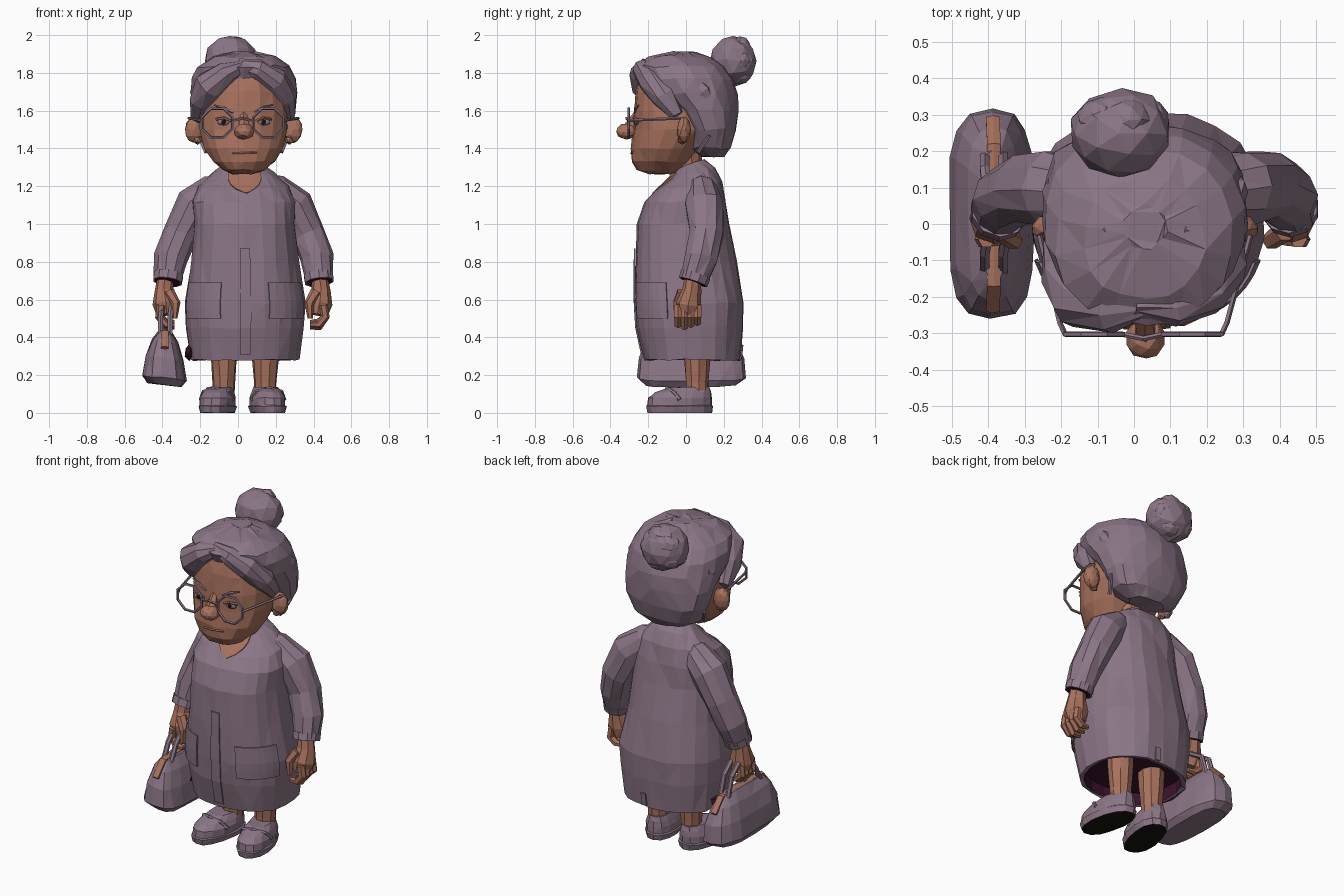
import bpy, bmesh, math, random
from mathutils import Vector, Matrix

random.seed(4)
cube = bpy.data.objects.get("Cube")
if cube:
    bpy.data.objects.remove(cube, do_unlink=True)


def material(name, r, g, b):
    m = bpy.data.materials.new(name)
    m.use_nodes = True
    m.diffuse_color = (r, g, b, 1)
    shader = next(n for n in m.node_tree.nodes if n.type == 'BSDF_PRINCIPLED')
    shader.inputs["Base Color"].default_value = (r, g, b, 1)
    shader.inputs["Roughness"].default_value = 0.9
    return m


MAUVE = material("mauve", 0.26, 0.18, 0.24)
SKIN = material("skin", 0.39, 0.165, 0.11)
LINING = material("dark maroon", 0.045, 0.006, 0.026)
SOLE = material("sole black", 0.007, 0.007, 0.004)
EYE = material("eye grey", 0.22, 0.19, 0.22)


def finish(name, bm, mats, jitter=0):
    """Facet the mesh slightly and turn it into an object."""
    for v in bm.verts:
        v.co += Vector([random.uniform(-jitter, jitter) for _ in range(3)])
    bmesh.ops.recalc_face_normals(bm, faces=bm.faces[:])
    bmesh.ops.triangulate(bm, faces=bm.faces[:])
    mesh = bpy.data.meshes.new(name)
    bm.to_mesh(mesh)
    bm.free()
    for m in mats:
        mesh.materials.append(m)
    ob = bpy.data.objects.new(name, mesh)
    bpy.context.scene.collection.objects.link(ob)
    return ob


def loft(name, rings, mats, jitter=0, closed=False, special=()):
    """Bridge rings of points; bands listed in special take the second material."""
    bm = bmesh.new()
    loops = [[bm.verts.new(p) for p in ring] for ring in rings]
    n = len(loops[0])
    for i in range(len(loops) - (not closed)):
        a, b = loops[i], loops[(i + 1) % len(loops)]
        for k in range(n):
            j = (k + 1) % n
            bm.faces.new((a[k], a[j], b[j], b[k])).material_index = int(i in special)
    if not closed:
        bm.faces.new(loops[0]).material_index = int("start" in special)
        bm.faces.new(loops[-1])
    return finish(name, bm, mats, jitter)


def ring_point(row, angle, power=0.85, off=0):
    """Point on a squarish oval; angle 0 faces the front. row = z, cx, half width, y front, y back."""
    z, cx, hw, y0, y1 = row
    s, c = math.sin(angle), math.cos(angle)
    x = cx + (hw + off) * math.copysign(abs(s) ** power, s)
    y = (y0 + y1) / 2 - ((y1 - y0) / 2 + off) * math.copysign(abs(c) ** power, c)
    return Vector((x, y, z))


def ovals(rows, n=18, power=0.9):
    return [[ring_point(r, math.tau * k / n, power) for k in range(n)] for r in rows]


def tube(name, pts, radii, mat, n=7, closed=False, flat=1, jitter=0):
    """Swept tube with a radius per point; flat scales it along its thinnest axis."""
    pts = [Vector(p) for p in pts]
    if not isinstance(radii, (list, tuple)):
        radii = [radii] * len(pts)
    spans = [max(p[a] for p in pts) - min(p[a] for p in pts) for a in range(3)]
    ref = Vector([float(a == spans.index(min(spans))) for a in range(3)])
    rings, last = [], len(pts) - 1
    for i, (p, r) in enumerate(zip(pts, radii)):
        before = pts[i - 1] if closed or i else p
        after = pts[(i + 1) % len(pts)] if closed or i < last else p
        t = (after - before).normalized()
        side = t.cross(ref).normalized()
        up = side.cross(t)
        turn = [math.tau * k / n for k in range(n)]
        rings.append([p + side * math.cos(a) * r + up * math.sin(a) * r * flat for a in turn])
    return loft(name, rings, [mat], jitter, closed)


def blob(name, loc, size, mat, detail=2, jitter=0):
    bm = bmesh.new()
    bmesh.ops.create_icosphere(bm, subdivisions=detail, radius=1,
                               matrix=Matrix.Translation(loc) @ Matrix.Diagonal((*size, 1)))
    return finish(name, bm, [mat], jitter)


# Dress body with a dark hollow underside
DRESS = [(0.28, .035, .29, -.225, .285), (0.45, .037, .313, -.262, .305), (0.58, .037, .32, -.27, .308),
         (0.80, .035, .287, -.27, .268), (1.0, .033, .268, -.264, .228), (1.12, .03, .272, -.22, .212),
         (1.2, .03, .24, -.158, .188), (1.26, .03, .16, -.092, .152), (1.31, .03, .09, -.04, .10)]


def dress_point(angle, z, off=0):
    z = min(max(z, DRESS[0][0]), DRESS[-1][0])
    lo, hi = next((a, b) for a, b in zip(DRESS, DRESS[1:]) if a[0] <= z <= b[0])
    f = (z - lo[0]) / (hi[0] - lo[0])
    p = ring_point([a + (b - a) * f for a, b in zip(lo, hi)], angle, off=off)
    p.z += max(0, z - 1.1) * p.y * 1.5
    return p


SEGMENTS = 22
levels = [(.36, -.03), (.285, -.02)] + [(r[0], 0) for r in DRESS]
loft("dress", [[dress_point(math.tau * k / SEGMENTS, z, off) for k in range(SEGMENTS)] for z, off in levels],
     [MAUVE, LINING], .005, special=("start", 0))


def patch(name, a0, a1, z0, z1, mat, cols=6, rows=4, pointed=False, off=.006):
    """Thin plate that follows the dress surface; angles in degrees."""
    bm = bmesh.new()
    grid = []
    for r in range(rows + 1):
        f = r / rows
        w = max(f, .02) if pointed else 1
        mid, half = (a0 + a1) / 2, (a1 - a0) / 2 * w
        grid.append([bm.verts.new(dress_point(math.radians(mid + half * (2 * c / cols - 1)),
                                              z0 + (z1 - z0) * f, off)) for c in range(cols + 1)])
    for r in range(rows):
        for c in range(cols):
            bm.faces.new((grid[r][c], grid[r][c + 1], grid[r + 1][c + 1], grid[r + 1][c]))
    ob = finish(name, bm, [mat])
    mod = ob.modifiers.new("thickness", 'SOLIDIFY')
    mod.thickness, mod.offset = .008, 0


for s, word in ((1, "left"), (-1, "right")):
    patch(word + "_pocket", min(s * 20, s * 70), max(s * 20, s * 70), .50, .69, MAUVE)
patch("front_placket", -3, 4, .31, .87, MAUVE, 2, 8, off=.003)
patch("neck_opening", -36, 40, 1.185, 1.285, SKIN, 4, 4, True)
patch("back_hem_tab", 172, 177, .285, .36, MAUVE, 1, 1)

# Sleeves with cuffs and dark openings
SLEEVES = {
    "left": [(.10, .07, 1.215), (.20, .085, 1.18), (.295, .10, 1.10), (.37, .11, .95), (.415, .08, .82),
             (.43, .04, .70)],
    "right": [(-.04, .07, 1.215), (-.13, .085, 1.18), (-.225, .095, 1.10), (-.305, .095, .95),
              (-.355, .07, .82), (-.372, .03, .70)]}
for word, path in SLEEVES.items():
    tube(word + "_sleeve", path, [.05, .085, .105, .093, .089, .074], MAUVE, 10, jitter=.005)
    a, b = Vector(path[-2]), Vector(path[-1])
    tube(word + "_cuff", [a.lerp(b, .72), b + (b - a) * .06], [.081, .079], MAUVE, 10)
    tube(word + "_cuff_lining", [b, b + (b - a) * .07], [.07, .07], LINING, 10)


def hand(word, s, x):
    """Palm, four curled fingers and a thumb; s points away from the body."""
    tube(word + "_palm", [(x, .035, .72), (x + s * .005, .03, .65), (x, .015, .58), (x - s * .01, .01, .52)],
         [.042, .05, .068, .055], SKIN, 8, jitter=.003)
    for i in range(4):
        y = -.042 + i * .034
        drop = .012 * abs(i - 1)
        tube(f"{word}_finger_{i + 1}", [(x + s * .02, y, .57), (x + s * .03, y, .51),
                                        (x - s * .005, y, .455 + drop), (x - s * .05, y, .455 + drop)],
             [.024, .024, .021, .013], SKIN, 6)
    tube(word + "_thumb", [(x - s * .02, -.02, .64), (x - s * .055, -.045, .58), (x - s * .05, -.05, .50)],
         [.03, .026, .014], SKIN, 6)


hand("left", 1, .432)
hand("right", -1, -.385)

# Legs and slip-on shoes
SHOE = [(0, 0, .086, -.178, .17), (.035, 0, .096, -.185, .178), (.04, 0, .09, -.178, .17),
        (.08, 0, .09, -.172, .17), (.108, 0, .078, -.135, .168), (.137, 0, .06, -.055, .158)]
for s, word, leg_x, shoe_x in ((1, "left", .145, .155), (-1, "right", -.075, -.107)):
    tube(word + "_leg", [(leg_x, .058, z) for z in (.08, .16, .28, .40)], [.058, .06, .07, .076], SKIN, 9,
         jitter=.002)
    place = Matrix.Translation((shoe_x, -.03, 0)) @ Matrix.Rotation(s * math.radians(11), 4, 'Z')
    loft(word + "_shoe", [[place @ p for p in r] for r in ovals(SHOE, 14)], [MAUVE, SOLE], .002,
         special=("start",))
    strap = [(-.088, -.02, .07), (-.066, -.05, .112), (0, -.07, .13), (.066, -.05, .112), (.088, -.02, .07)]
    tube(word + "_shoe_strap", [place @ Vector(p) for p in strap], .012, MAUVE, 6)

# Handbag with arched handles
BAG = [(.15, -.388, .092, -.22, .275), (.185, -.392, .118, -.26, .315), (.29, -.39, .10, -.252, .307),
       (.38, -.387, .07, -.21, .265), (.435, -.385, .032, -.155, .205)]
bag = loft("handbag", ovals(BAG, 16, .65), [MAUVE], .004)
for v in bag.data.vertices:
    v.co.z -= (v.co.x + .39) * .12
tube("handbag_opening", [(-.388, -.236, .345), (-.385, -.168, .428), (-.385, .025, .432), (-.385, .218, .428),
                         (-.388, .29, .355)], .012, SKIN, 6, flat=1.8)
for i, x in enumerate((-.41, -.36)):
    tube(f"handbag_handle_{i + 1}", [(x, -.13, .40), (x, -.08, .50), (x + .01, -.02, .58), (x + .01, .07, .58),
                                     (x, .15, .53), (x, .19, .40)], .015, MAUVE, 6)
blob("lining_scrap", (-.258, .02, .32), (.027, .12, .045), LINING, 1)

# Neck, head, ears and nose
tube("neck", [(.03, .02, 1.18), (.03, .01, 1.28), (.03, 0, 1.40)], [.09, .078, .08], SKIN, 10)
HEAD = [(1.265, .03, .055, -.20, -.07), (1.285, .03, .11, -.262, -.03), (1.33, .03, .165, -.285, .02),
        (1.40, .03, .208, -.29, .07), (1.50, .03, .235, -.28, .15), (1.60, .03, .235, -.275, .18),
        (1.70, .03, .225, -.268, .18), (1.78, .03, .19, -.25, .15), (1.83, .03, .14, -.20, .10)]
loft("head", ovals(HEAD), [SKIN], .004)
blob("nose", (.032, -.315, 1.49), (.054, .057, .043), SKIN, 2, .003)
tube("nose_bridge", [(.032, -.305, 1.50), (.03, -.275, 1.55), (.03, -.255, 1.60)], [.034, .027, .012], SKIN, 6)
tube("mouth", [(-.03, -.283, 1.372), (.03, -.290, 1.375), (.10, -.280, 1.38)], .006, SKIN, 5)
for s, word in ((1, "left"), (-1, "right")):
    x = .03 + s * .255
    blob(word + "_ear", (x + s * .007, -.012, 1.5), (.05, .038, .07), SKIN, 2, .003)
    blob(word + "_earlobe", (x - s * .012, -.02, 1.445), (.026, .025, .026), SKIN, 1)
    # Eyes and brows
    eye = .03 + s * .106
    blob(word + "_eye", (eye, -.262, 1.54), (.036, .012, .018), EYE, 2)
    blob(word + "_pupil", (eye, -.272, 1.54), (.015, .006, .015), SOLE, 1)
    tube(word + "_eyelid", [(eye - s * .04, -.270, 1.545), (eye, -.274, 1.562), (eye + s * .04, -.255, 1.555)],
         .007, SKIN, 5)
    tube(word + "_brow", [(eye - s * .05, -.272, 1.59), (eye, -.266, 1.615), (eye + s * .05, -.25, 1.63)],
         [.005, .009, .004], MAUVE, 5)
    # Spectacles
    rim = .025 + s * .135
    tube(word + "_rim", [(rim + .086 * math.cos(a), -.303, 1.535 + .083 * math.sin(a))
                         for a in [math.tau * (k + .5) / 8 for k in range(8)]], .008, MAUVE, 5, True)
    edge = rim + s * .08
    tube(word + "_temple", [(edge, -.303, 1.545), (edge + s * .015, -.27, 1.55), (x + s * .035, -.03, 1.56)],
         .008, MAUVE, 5)
    tube(word + "_temple_end", [(x - s * .018, .125, 1.47), (x - s * .055, .065, 1.38)], .011, MAUVE, 5)
tube("spectacle_bridge", [(-.032, -.303, 1.545), (.025, -.315, 1.56), (.082, -.303, 1.545)], .0075, MAUVE, 5)

# Hair: cap, swept front locks, side ridges and bun
HAIR = [(1.36, .03, .12, .07, .20), (1.40, .03, .20, .02, .24), (1.50, .03, .255, .0, .268),
        (1.60, .03, .275, -.08, .276), (1.69, .03, .284, -.19, .27), (1.77, .03, .276, -.252, .25),
        (1.835, .03, .245, -.275, .20), (1.885, .03, .165, -.205, .13), (1.91, .03, .06, -.07, .05)]
loft("hair_cap", ovals(HAIR), [MAUVE], .007)
tube("right_front_lock", [(.03, -.225, 1.84), (-.06, -.235, 1.80), (-.15, -.205, 1.735), (-.19, -.14, 1.655),
                          (-.215, -.06, 1.56)], [.03, .062, .084, .073, .036], MAUVE, 9, jitter=.005)
tube("left_front_lock", [(0, -.225, 1.845), (.10, -.228, 1.82), (.19, -.185, 1.76), (.245, -.115, 1.67),
                         (.27, -.045, 1.575)], [.03, .056, .074, .066, .036], MAUVE, 9, jitter=.005)
for s, word in ((1, "left"), (-1, "right")):
    tube(word + "_crown_ridge", [(.03 + s * .05, -.14, 1.865), (.03 + s * .11, -.02, 1.866),
                                 (.03 + s * .11, .10, 1.832)], [.02, .035, .02], MAUVE, 8, jitter=.003)
    tube(word + "_side_ridge", [(.03 + s * .16, -.10, 1.835), (.03 + s * .215, 0, 1.785),
                                (.03 + s * .24, .09, 1.70), (.03 + s * .215, .16, 1.57)],
         [.02, .045, .045, .02], MAUVE, 8, jitter=.003)
bun = Vector((-.037, .25, 1.865))
blob("bun", bun, (.144, .124, .135), MAUVE, 2, .006)
for i in range(5):
    a = math.tau * i / 5
    out = Vector((math.cos(a), .55, math.sin(a))).normalized() * .077
    blob(f"bun_curl_{i + 1}", bun + out, (.066, .06, .064), MAUVE, 2, .003)
